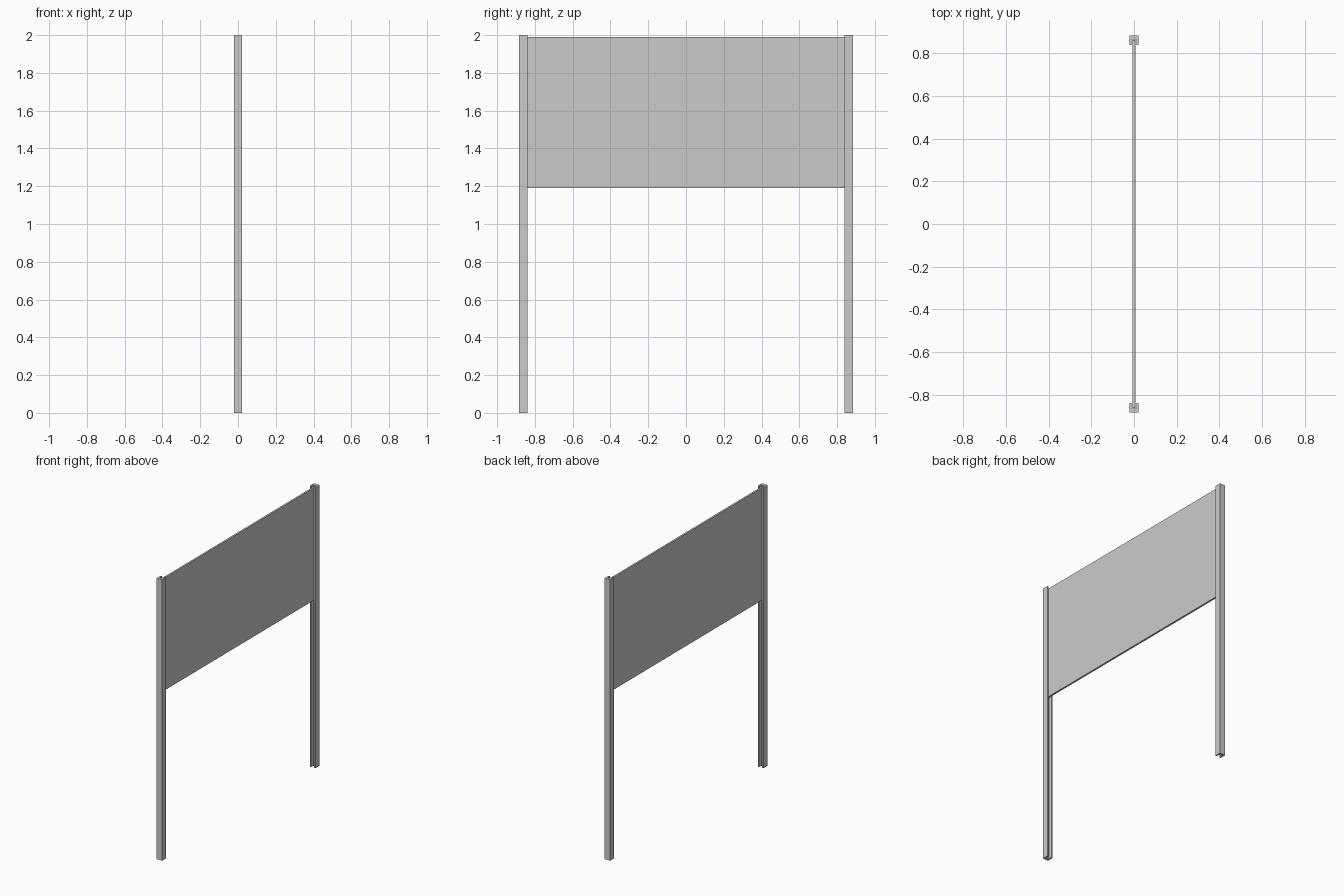
import bpy
import bmesh

cube = bpy.data.objects.get("Cube")
if cube:
    bpy.data.objects.remove(cube, do_unlink=True)

grey = bpy.data.materials.new("light grey")
grey.use_nodes = True
color = (0.6, 0.6, 0.6, 1)
grey.diffuse_color = color
grey.node_tree.nodes["Principled BSDF"].inputs["Base Color"].default_value = color


def extrude_profile(name, points, z_low, z_high):
    """Extrude a closed outline in the ground plane into an upright solid."""
    bm = bmesh.new()
    face = bm.faces.new([bm.verts.new((x, y, z_low)) for x, y in points])
    result = bmesh.ops.extrude_face_region(bm, geom=[face])
    top = [v for v in result["geom"] if isinstance(v, bmesh.types.BMVert)]
    bmesh.ops.translate(bm, verts=top, vec=(0, 0, z_high - z_low))
    bmesh.ops.recalc_face_normals(bm, faces=bm.faces)
    mesh = bpy.data.meshes.new(name)
    bm.to_mesh(mesh)
    bm.free()
    mesh.materials.append(grey)
    obj = bpy.data.objects.new(name, mesh)
    bpy.context.collection.objects.link(obj)
    return obj


# Two channel posts with the grooves facing each other
half, groove = 0.022, 0.011
outer, inner, groove_end = 0.884, 0.839, 0.864
half_outline = [(half, outer), (half, inner), (groove, inner), (groove, groove_end)]
outline = half_outline + [(-x, y) for x, y in reversed(half_outline)]
for name, side in (("front_post", -1), ("back_post", 1)):
    extrude_profile(name, [(x, side * y) for x, y in outline], 0, 2)

# Flat panel held in the grooves
thick, reach = 0.0065, 0.862
extrude_profile(
    "panel",
    [(thick, reach), (thick, -reach), (-thick, -reach), (-thick, reach)],
    1.19, 1.99,
)
